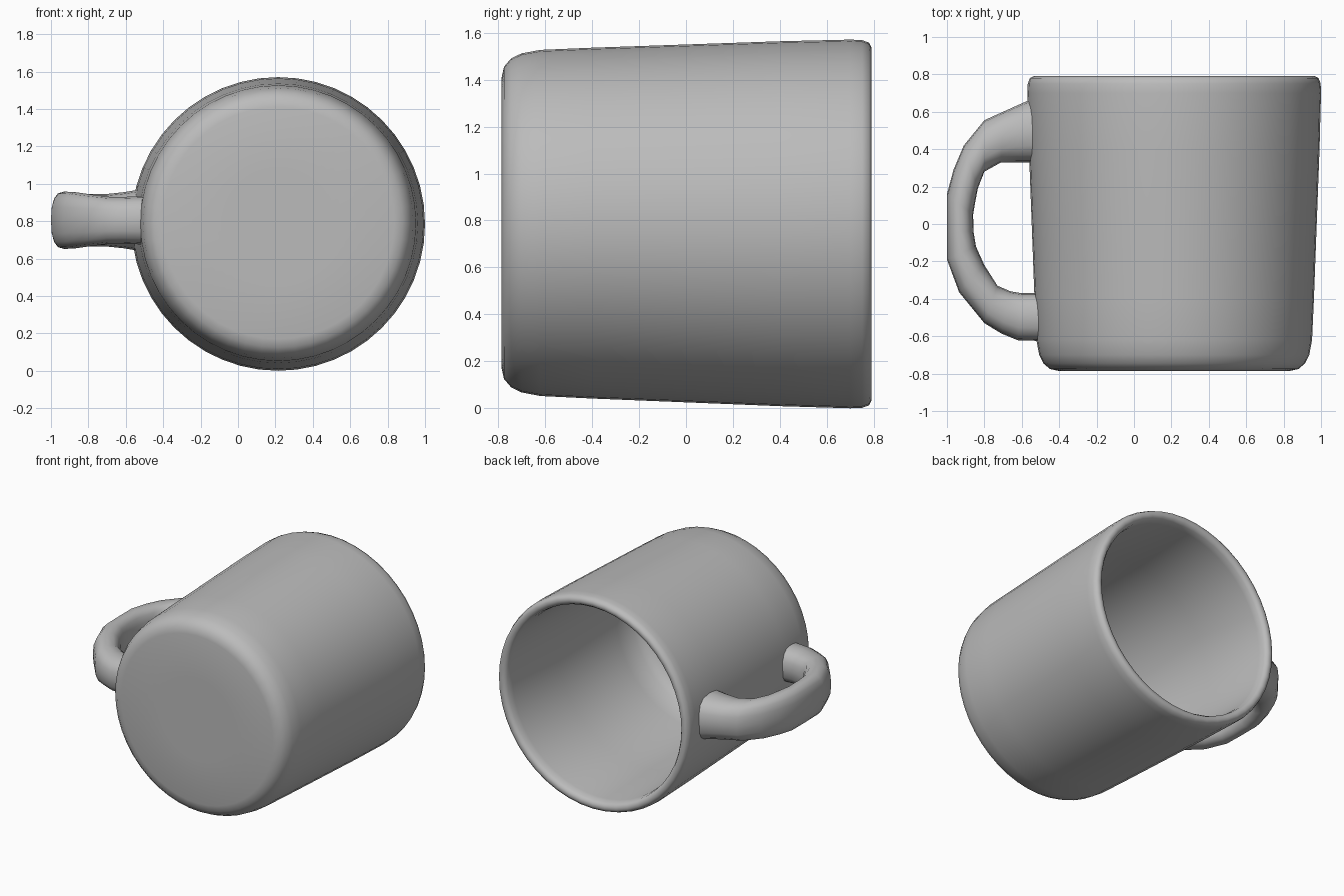
import bpy, bmesh, math

if "Cube" in bpy.data.objects:
    bpy.data.objects.remove(bpy.data.objects["Cube"])

clay = bpy.data.materials.new("grey_ceramic")
clay.diffuse_color = (0.5, 0.5, 0.5, 1)
clay.use_nodes = True
clay.node_tree.nodes["Principled BSDF"].inputs["Base Color"].default_value = clay.diffuse_color


def loft(name, rings, cap_ends):
    """Skin a list of closed rings with quads and optionally cap both ends."""
    bm = bmesh.new()
    loops = [[bm.verts.new(p) for p in ring] for ring in rings]
    n = len(loops[0])
    for a, b in zip(loops, loops[1:]):
        for i in range(n):
            j = (i + 1) % n
            bm.faces.new((a[i], a[j], b[j], b[i]))
    if cap_ends:
        bm.faces.new(loops[0])
        bm.faces.new(loops[-1])
    bmesh.ops.recalc_face_normals(bm, faces=bm.faces)
    mesh = bpy.data.meshes.new(name)
    bm.to_mesh(mesh)
    bm.free()
    mesh.materials.append(clay)
    obj = bpy.data.objects.new(name, mesh)
    bpy.context.collection.objects.link(obj)
    bpy.context.view_layer.objects.active = obj
    obj.select_set(True)
    bpy.ops.object.shade_smooth_by_angle(angle=math.radians(50))
    obj.select_set(False)
    return obj


# Mug body lying on its side: (radius, y) from base centre, over the rim, to inner floor
profile = [(0.3, -0.785), (0.62, -0.785), (0.665, -0.775), (0.70, -0.745),
           (0.722, -0.70), (0.737, -0.62), (0.747, -0.4), (0.762, 0.0),
           (0.777, 0.4), (0.785, 0.70), (0.783, 0.75), (0.772, 0.78), (0.752, 0.79),
           (0.728, 0.785), (0.713, 0.765), (0.706, 0.72), (0.69, 0.2),
           (0.67, -0.45), (0.65, -0.60), (0.60, -0.67), (0.52, -0.69), (0.25, -0.69)]
SEGS = 48
body_rings = []
for r, y in profile:
    cz = 0.79 - 0.005 * (y + 0.79) / 1.58
    body_rings.append([(0.215 + r * math.cos(2 * math.pi * i / SEGS), y,
                        cz + r * math.sin(2 * math.pi * i / SEGS)) for i in range(SEGS)])
loft("mug_body", body_rings, True)

# Handle: outer (x, y), inner (x, y), half height at each station
stations = [((-0.52, 0.68), (-0.52, 0.33), 0.165), ((-0.60, 0.645), (-0.62, 0.33), 0.15),
            ((-0.70, 0.60), (-0.71, 0.33), 0.14), ((-0.80, 0.555), (-0.80, 0.28), 0.14),
            ((-0.91, 0.42), (-0.835, 0.19), 0.145), ((-0.965, 0.29), (-0.85, 0.11), 0.15),
            ((-1.0, 0.16), (-0.86, 0.05), 0.153), ((-1.0, -0.04), (-0.858, -0.04), 0.153),
            ((-1.0, -0.19), (-0.845, -0.12), 0.153), ((-0.935, -0.365), (-0.80, -0.22), 0.15),
            ((-0.80, -0.53), (-0.73, -0.33), 0.135), ((-0.71, -0.585), (-0.66, -0.36), 0.125),
            ((-0.62, -0.622), (-0.60, -0.37), 0.125), ((-0.50, -0.625), (-0.50, -0.37), 0.13)]
SIDES = 16
handle_rings = []
for (ox, oy), (ix, iy), h in stations:
    ring = []
    for i in range(SIDES):
        a = 2 * math.pi * i / SIDES
        # slightly squared ellipse
        c = math.copysign(abs(math.cos(a)) ** 0.8, math.cos(a))
        s = math.copysign(abs(math.sin(a)) ** 0.8, math.sin(a))
        t = 0.5 + 0.5 * c
        ring.append((ix + (ox - ix) * t, iy + (oy - iy) * t, 0.805 + h * s))
    handle_rings.append(ring)
loft("handle", handle_rings, True)
